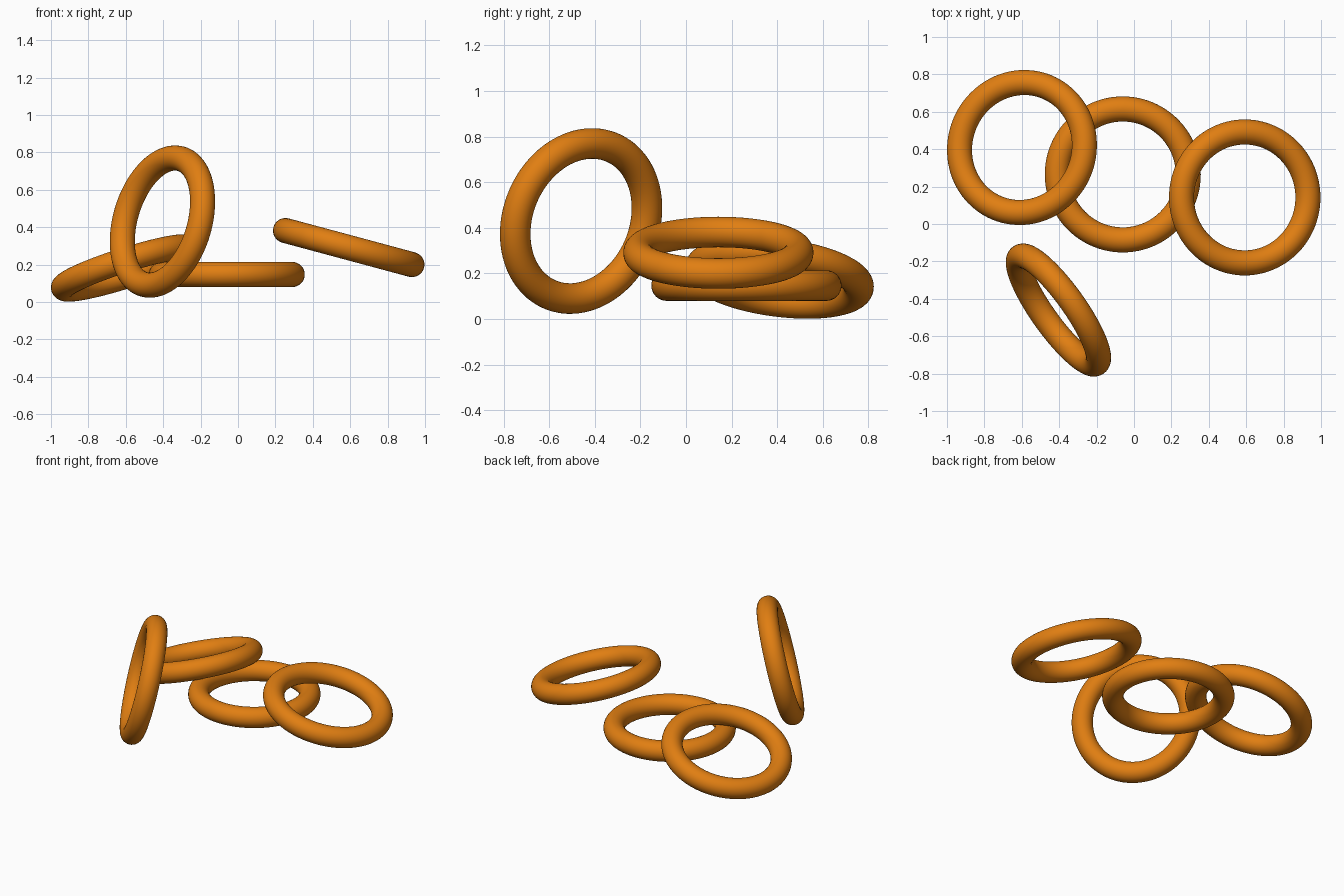
import bpy
from mathutils import Vector

if "Cube" in bpy.data.objects:
    bpy.data.objects.remove(bpy.data.objects["Cube"])

MAJOR, MINOR = 0.35, 0.067

orange = bpy.data.materials.new("orange")
orange.diffuse_color = (0.75, 0.21, 0.006, 1)
orange.use_nodes = True
orange.node_tree.nodes["Principled BSDF"].inputs["Base Color"].default_value = orange.diffuse_color


def ring(name, centre, axis):
    """Smooth torus with its hole pointing along axis."""
    rot = Vector((0, 0, 1)).rotation_difference(Vector(axis).normalized())
    bpy.ops.mesh.primitive_torus_add(
        major_segments=96, minor_segments=32,
        major_radius=MAJOR, minor_radius=MINOR,
        location=centre, rotation=rot.to_euler())
    ob = bpy.context.object
    ob.name = name
    ob.data.materials.append(orange)
    bpy.ops.object.shade_smooth()


# Four scattered rings of equal size
ring("flat_ring", (-0.06, 0.265, 0.147), (0, 0, 1))
ring("right_tilted_ring", (0.592, 0.142, 0.291), (0.26, 0, 0.966))
ring("left_tilted_ring", (-0.599, 0.409, 0.182), (-0.3, 0.12, 0.945))
ring("standing_ring", (-0.404, -0.46, 0.43), (0.79, 0.565, -0.238))
